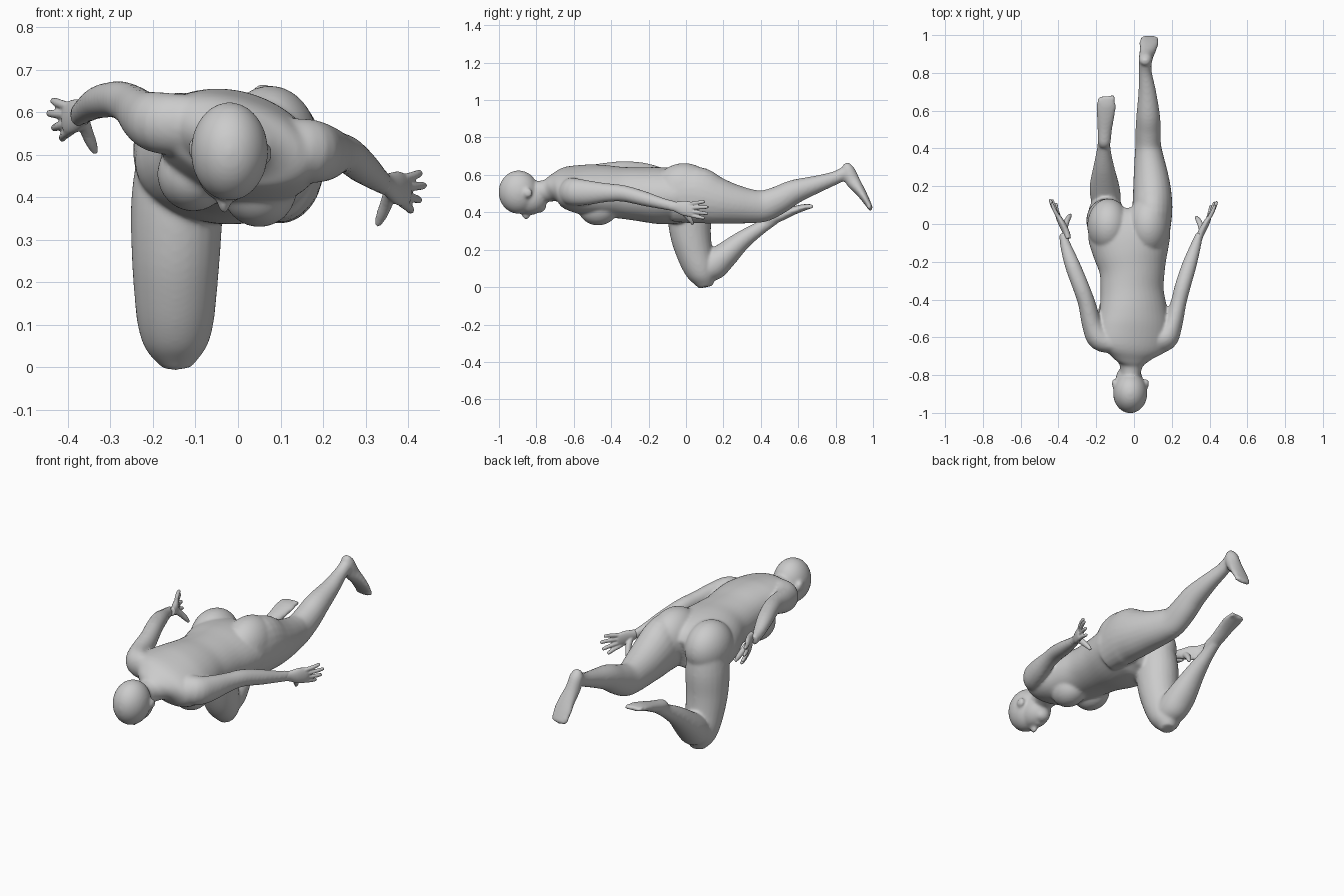
import bpy, bmesh, math
from mathutils import Vector, Matrix


def catmull(a, b, c, d, t):
    return [0.5 * (2 * q + (r - p) * t + (2 * p - 5 * q + 4 * r - s) * t * t
                   + (3 * q - p - 3 * r + s) * t ** 3) for p, q, r, s in zip(a, b, c, d)]


def loft(bm, stations, ref=(1, 0, 0), sides=24, steps=4):
    """Smooth tube through stations (x, y, z, half width, half height, roll degrees)."""
    st = [list(s) + [0] * (6 - len(s)) for s in stations]
    pad = [st[0]] + st + [st[-1]]
    path = [catmull(*pad[i:i + 4], k / steps) for i in range(len(st) - 1) for k in range(steps)]
    path.append(st[-1])
    rings = []
    for i, p in enumerate(path):
        t = Vector(path[min(i + 1, len(path) - 1)][:3]) - Vector(path[max(i - 1, 0)][:3])
        t.normalize()
        s = Vector(ref)
        s = (s - t * s.dot(t)).normalized()
        u = s.cross(t)
        r = math.radians(p[5])
        s, u = s * math.cos(r) - u * math.sin(r), u * math.cos(r) + s * math.sin(r)
        ring = []
        for k in range(sides):
            a = 2 * math.pi * k / sides
            ring.append(bm.verts.new(Vector(p[:3]) + s * p[3] * math.cos(a) + u * p[4] * math.sin(a)))
        rings.append(ring)
    faces = [bm.faces.new(rings[0]), bm.faces.new(rings[-1])]
    for a, b in zip(rings, rings[1:]):
        for k in range(sides):
            n = (k + 1) % sides
            faces.append(bm.faces.new((a[k], a[n], b[n], b[k])))
    bmesh.ops.recalc_face_normals(bm, faces=faces)


def ball(bm, c, r, tilt=0):
    m = Matrix.Translation(c) @ Matrix.Rotation(math.radians(tilt), 4, 'X') @ Matrix.Diagonal((*r, 1))
    bmesh.ops.create_uvsphere(bm, u_segments=32, v_segments=20, radius=1, matrix=m)


def finish(bm, name, voxel, smooth):
    """Fuse the overlapping parts into one smooth skin."""
    me = bpy.data.meshes.new(name)
    bm.to_mesh(me)
    bm.free()
    ob = bpy.data.objects.new(name, me)
    bpy.context.collection.objects.link(ob)
    mod = ob.modifiers.new("fuse", 'REMESH')
    mod.mode = 'VOXEL'
    mod.voxel_size = voxel
    mod.use_smooth_shade = True
    mod = ob.modifiers.new("soften", 'SMOOTH')
    mod.factor = 0.5
    mod.iterations = smooth
    bpy.context.view_layer.objects.active = ob
    ob.select_set(True)
    for m in list(ob.modifiers):
        bpy.ops.object.modifier_apply(modifier=m.name)
    bpy.ops.object.shade_smooth()
    ob.select_set(False)


body = bmesh.new()

# torso and neck, twisted so that one shoulder is higher
loft(body, [
    (-0.02, -0.82, 0.51, 0.05, 0.055, 5), (-0.015, -0.745, 0.515, 0.064, 0.06, 10),
    (-0.01, -0.70, 0.53, 0.12, 0.072, 16), (-0.005, -0.65, 0.535, 0.19, 0.098, 18),
    (-0.002, -0.55, 0.522, 0.20, 0.125, 18), (-0.004, -0.45, 0.515, 0.183, 0.133, 18),
    (-0.01, -0.35, 0.505, 0.169, 0.136, 14), (-0.01, -0.25, 0.497, 0.174, 0.143, 8),
    (-0.018, -0.15, 0.49, 0.20, 0.152, 2), (-0.025, -0.06, 0.485, 0.218, 0.148),
    (-0.025, 0.01, 0.475, 0.20, 0.132), (-0.025, 0.06, 0.46, 0.15, 0.09)], sides=40)

# breasts and buttocks, shallow so they flow into the torso
ball(body, (-0.105, -0.47, 0.455), (0.085, 0.105, 0.088))
ball(body, (0.05, -0.47, 0.42), (0.088, 0.105, 0.09))
ball(body, (0.075, -0.01, 0.52), (0.115, 0.16, 0.143))
ball(body, (-0.135, -0.01, 0.51), (0.112, 0.145, 0.137))

# head: skull, face, chin, nose
ball(body, (-0.02, -0.895, 0.508), (0.091, 0.107, 0.116))
ball(body, (-0.026, -0.84, 0.475), (0.074, 0.10, 0.086))
ball(body, (-0.03, -0.785, 0.437), (0.044, 0.038, 0.04))
ball(body, (-0.033, -0.853, 0.392), (0.016, 0.024, 0.031), -15)
ball(body, (-0.032, -0.815, 0.403), (0.026, 0.016, 0.018))

# ears
ball(body, (-0.104, -0.845, 0.515), (0.014, 0.026, 0.026), 15)
ball(body, (0.066, -0.845, 0.503), (0.014, 0.026, 0.026), 15)

# straight leg
loft(body, [
    (0.095, -0.08, 0.49, 0.09, 0.14), (0.097, 0.05, 0.492, 0.105, 0.153),
    (0.097, 0.15, 0.465, 0.103, 0.13), (0.09, 0.25, 0.445, 0.093, 0.107),
    (0.08, 0.35, 0.432, 0.078, 0.091), (0.075, 0.42, 0.435, 0.068, 0.084),
    (0.075, 0.50, 0.468, 0.067, 0.075), (0.075, 0.58, 0.51, 0.062, 0.065),
    (0.07, 0.70, 0.55, 0.047, 0.047), (0.06, 0.80, 0.585, 0.035, 0.036),
    (0.06, 0.865, 0.618, 0.032, 0.036)])
# straight leg foot
loft(body, [
    (0.06, 0.858, 0.664, 0.018, 0.014), (0.06, 0.866, 0.63, 0.035, 0.034),
    (0.065, 0.89, 0.57, 0.038, 0.039), (0.075, 0.93, 0.515, 0.046, 0.028),
    (0.08, 0.962, 0.465, 0.052, 0.02), (0.083, 0.99, 0.415, 0.04, 0.012)])

# bent thigh
loft(body, [
    (-0.137, 0.015, 0.53, 0.095, 0.10), (-0.143, 0.017, 0.40, 0.108, 0.117),
    (-0.146, 0.025, 0.28, 0.105, 0.109), (-0.147, 0.047, 0.18, 0.098, 0.097),
    (-0.147, 0.075, 0.10, 0.089, 0.086), (-0.145, 0.095, 0.045, 0.071, 0.066),
    (-0.142, 0.105, 0.0, 0.034, 0.037)])
# bent shin
loft(body, [
    (-0.145, 0.085, 0.08, 0.07, 0.06), (-0.15, 0.14, 0.115, 0.08, 0.082),
    (-0.157, 0.205, 0.167, 0.078, 0.071), (-0.16, 0.30, 0.25, 0.056, 0.051),
    (-0.16, 0.40, 0.318, 0.036, 0.036), (-0.158, 0.47, 0.362, 0.032, 0.03)])
# bent leg foot
loft(body, [
    (-0.16, 0.402, 0.36, 0.02, 0.016), (-0.158, 0.43, 0.36, 0.034, 0.032),
    (-0.155, 0.50, 0.38, 0.039, 0.03), (-0.15, 0.57, 0.407, 0.047, 0.023),
    (-0.147, 0.63, 0.426, 0.052, 0.018), (-0.142, 0.675, 0.433, 0.038, 0.011)])

# lower arm side, then raised arm side
loft(body, [
    (0.09, -0.635, 0.525, 0.05, 0.07), (0.165, -0.605, 0.51, 0.066, 0.075),
    (0.205, -0.53, 0.505, 0.052, 0.067), (0.235, -0.42, 0.505, 0.042, 0.05),
    (0.258, -0.33, 0.50, 0.042, 0.044), (0.292, -0.22, 0.472, 0.039, 0.039),
    (0.325, -0.12, 0.445, 0.029, 0.03), (0.348, -0.05, 0.43, 0.019, 0.028)])
loft(body, [
    (-0.10, -0.635, 0.57, 0.05, 0.07), (-0.18, -0.605, 0.575, 0.066, 0.073),
    (-0.222, -0.53, 0.588, 0.054, 0.064), (-0.25, -0.42, 0.615, 0.046, 0.051),
    (-0.282, -0.33, 0.63, 0.044, 0.044), (-0.325, -0.22, 0.625, 0.041, 0.039),
    (-0.36, -0.12, 0.605, 0.03, 0.03), (-0.378, -0.05, 0.592, 0.019, 0.028)])

# toes of both feet
for i in range(5):
    k = i - 2
    ball(body, (0.082 + 0.018 * k, 0.985 - 0.003 * abs(k), 0.425 + 0.004 * abs(k)), (0.012, 0.013, 0.02))
    ball(body, (-0.147 + 0.018 * k, 0.658 + 0.004 * k, 0.431), (0.012, 0.02, 0.013))

finish(body, "body", 0.007, 13)

# hands: palm, four spread fingers and a thumb
TIPS = [(0.430, 0.10, 0.458), (0.440, 0.12, 0.428), (0.428, 0.118, 0.393), (0.408, 0.10, 0.368)]
for name, sign, shift in (("lower_hand", 1, Vector((0, 0, 0))),
                          ("raised_hand", -1, Vector((-0.007, 0.012, 0.17)))):
    bm = bmesh.new()

    def at(x, y, z, *r):
        return (*(Vector((sign * x, y, z)) + shift), *r)

    loft(bm, [at(0.342, -0.09, 0.435, 0.016, 0.022), at(0.352, -0.055, 0.43, 0.018, 0.027),
              at(0.375, -0.01, 0.422, 0.018, 0.04), at(0.396, 0.03, 0.416, 0.013, 0.038),
              at(0.40, 0.042, 0.416, 0.006, 0.028)])
    for i, (x, y, z) in enumerate(TIPS):
        a, b = Vector((0.385, 0.01, 0.442 - 0.018 * i)), Vector((x, y, z))
        mid = a.lerp(b, 0.55) + Vector((0.003, 0, 0))
        loft(bm, [at(*a, 0.011, 0.011), at(*mid, 0.0105, 0.0105),
                  at(*a.lerp(b, 0.93), 0.0085, 0.0085), at(*b, 0.004, 0.004)], sides=12)
    loft(bm, [at(0.36, -0.035, 0.42, 0.016, 0.018), at(0.35, 0.0, 0.388, 0.015, 0.016),
              at(0.338, 0.024, 0.358, 0.013, 0.013), at(0.328, 0.038, 0.335, 0.007, 0.007)], sides=12)
    finish(bm, name, 0.004, 2)
